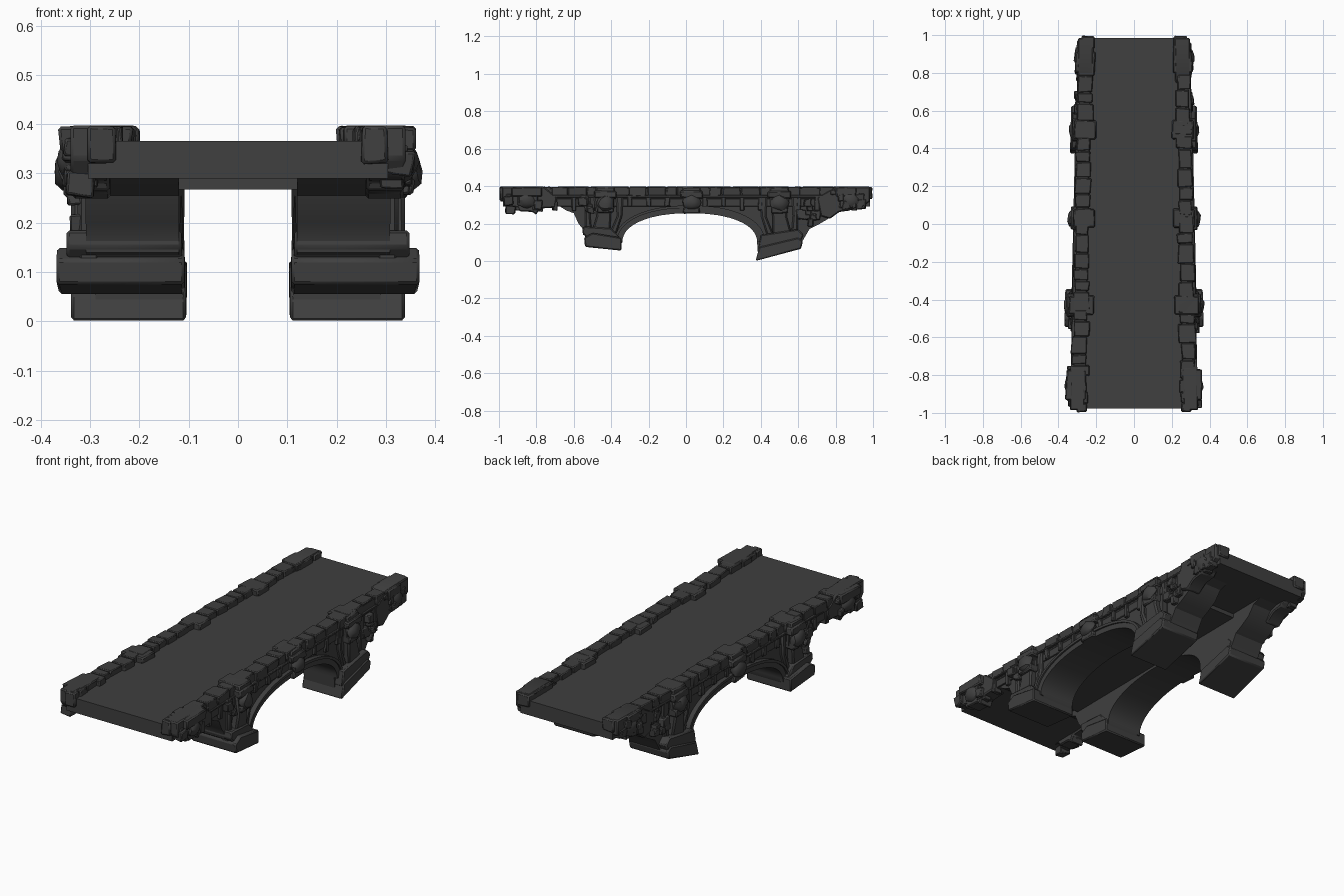
import bpy, bmesh, math, random
from mathutils import Vector

random.seed(4)
cube = bpy.data.objects.get("Cube")
if cube:
    bpy.data.objects.remove(cube)

stone = bpy.data.materials.new("dark_stone")
stone.use_nodes = True
COLOUR = (0.05, 0.05, 0.05, 1)
stone.diffuse_color = COLOUR
bsdf = stone.node_tree.nodes["Principled BSDF"]
bsdf.inputs["Base Color"].default_value = COLOUR
bsdf.inputs["Roughness"].default_value = 0.9


def finish(name, bm, bevel=0.0):
    # The bridge narrows slightly towards the back
    for v in bm.verts:
        v.co.x *= 1 - 0.07 * v.co.y
    bmesh.ops.recalc_face_normals(bm, faces=bm.faces)
    mesh = bpy.data.meshes.new(name)
    bm.to_mesh(mesh)
    bm.free()
    obj = bpy.data.objects.new(name, mesh)
    bpy.context.collection.objects.link(obj)
    mesh.materials.append(stone)
    if bevel:
        mod = obj.modifiers.new("worn_edges", "BEVEL")
        mod.width = bevel
        mod.segments = 1
    bpy.ops.object.select_all(action="DESELECT")
    obj.select_set(True)
    bpy.context.view_layer.objects.active = obj
    bpy.ops.object.shade_smooth_by_angle(angle=math.radians(32))
    return obj


def add_prism(bm, profile, x0, x1):
    # Extrude a y-z profile from x0 to x1
    a = [bm.verts.new((x0, y, z)) for y, z in profile]
    b = [bm.verts.new((x1, y, z)) for y, z in profile]
    bm.faces.new(a)
    bm.faces.new(b[::-1])
    n = len(profile)
    for i in range(n):
        j = (i + 1) % n
        bm.faces.new((a[i], b[i], b[j], a[j]))


def add_box(bm, x, y, z, jitter=0.0):
    made = bmesh.ops.create_cube(bm, size=1)["verts"]
    for v in made:
        p = [(lo + hi) / 2 + c * (hi - lo) for c, (lo, hi) in zip(v.co, (x, y, z))]
        v.co = Vector(p)
        for k in range(3):
            v.co[k] += random.uniform(-jitter, jitter)
        v.co.z = min(v.co.z, TOP)


def both(name, build, bevel=0.0):
    # Build the same part on each side
    for side, s in (("left", 1), ("right", -1)):
        bm = bmesh.new()
        build(bm)
        for v in bm.verts:
            v.co.x *= s
        finish(f"{name}_{side}", bm, bevel)


TOP = 0.397
DECK = 0.366


def arch(t, grow=0.0):
    # Point on the arch opening, t from -1 (front) to 1 (back)
    a = t * math.pi / 2
    c, s = abs(math.cos(a)) ** 0.91, abs(math.sin(a)) ** 0.91
    return (0.02 + math.copysign((0.36 + grow) * s, t), 0.10 + (0.155 + grow) * c)


STEPS = [i / 16 - 1 for i in range(33)]

# Road deck and the flat ceiling between the arch ribs
bm = bmesh.new()
add_box(bm, (-0.285, 0.285), (-0.978, 0.985), (0.29, DECK))
finish("road_deck", bm)
bm = bmesh.new()
add_box(bm, (-0.13, 0.13), (-0.58, 0.64), (0.268, 0.30))
finish("deck_ceiling", bm)

# Arch ribs with their stepped piers
FRONT_PIER = [(-0.36, 0.07), (-0.53, 0.09), (-0.53, 0.13), (-0.55, 0.14), (-0.555, 0.175),
              (-0.575, 0.20), (-0.60, 0.255), (-0.64, 0.27), (-0.68, 0.295), (-0.68, 0.34)]
BACK_PIER = [(0.85, 0.34), (0.85, 0.29), (0.80, 0.275), (0.76, 0.225), (0.70, 0.19),
             (0.66, 0.17), (0.625, 0.11), (0.61, 0.08), (0.385, 0.03)]
rib = [arch(t) for t in STEPS] + BACK_PIER[::-1] + FRONT_PIER[::-1]
both("arch_rib", lambda bm: add_prism(bm, rib, 0.115, 0.297))

# Raised trim round each arch opening
trim = [arch(t) for t in STEPS] + [arch(t, 0.035) for t in STEPS[::-1]]
both("arch_trim", lambda bm: add_prism(bm, trim, 0.28, 0.314))
line = [arch(t, 0.028) for t in STEPS] + [arch(t, 0.042) for t in STEPS[::-1]]
both("arch_outer_moulding", lambda bm: add_prism(bm, line, 0.28, 0.322))

# Tilted footings under the piers
front_foot = [(-0.345, 0.055), (-0.54, 0.075), (-0.545, 0.125), (-0.50, 0.15), (-0.345, 0.125)]
front_step = [(-0.35, 0.12), (-0.525, 0.12), (-0.555, 0.15), (-0.55, 0.185), (-0.40, 0.175)]
back_foot = [(0.372, 0.0), (0.615, 0.065), (0.625, 0.105), (0.60, 0.125), (0.392, 0.075)]
back_step = [(0.385, 0.06), (0.61, 0.10), (0.63, 0.14), (0.60, 0.17), (0.40, 0.14)]
both("front_footing", lambda bm: add_prism(bm, front_foot, 0.105, 0.355), 0.006)
both("front_footing_step", lambda bm: add_prism(bm, front_step, 0.11, 0.335), 0.006)
both("back_footing", lambda bm: add_prism(bm, back_foot, 0.108, 0.348), 0.006)
both("back_footing_step", lambda bm: add_prism(bm, back_step, 0.113, 0.342), 0.006)


# Low kerb made of worn stones along the deck edge
def kerb(bm):
    add_box(bm, (0.243, 0.305), (-0.965, 0.975), (0.33, 0.39))
    y = -0.95
    while y < 0.93:
        length = random.uniform(0.05, 0.11)
        add_box(bm, (random.uniform(0.222, 0.245), random.uniform(0.305, 0.318)),
                (y, y + length - 0.006), (0.345, TOP), 0.004)
        y += length


both("kerb_stones", kerb, 0.004)


# Cornice ledge and recessed wall with upright ribs
def wall(bm):
    add_box(bm, (0.27, 0.303), (-0.94, 0.95), (0.292, 0.35))
    add_box(bm, (0.28, 0.318), (-0.95, 0.95), (0.34, 0.352))
    for i in range(19):
        y = -0.9 + i * 0.1
        foot = 0.292 if abs(y) < 0.3 else 0.27
        add_box(bm, (0.27, 0.314), (y - 0.013, y + 0.013), (foot, 0.345), 0.003)


both("side_wall", wall, 0.003)


# Buttresses that run from the footings up to the kerb
def buttresses(bm):
    for y, foot, lean in ((-0.44, 0.12, -0.02), (0.50, 0.11, 0.02)):
        for dy, w, out in ((0, 0.055, 0.328), (-0.085, 0.02, 0.314), (0.085, 0.02, 0.314)):
            base = y + dy * 0.7 + lean
            add_prism(bm, [(base - w, foot), (base + w, foot), (y + dy + w * 0.7, 0.24),
                           (y + dy + w, 0.35), (y + dy - w, 0.35),
                           (y + dy - w * 0.7, 0.24)], 0.27, out)


both("buttress", buttresses, 0.008)


# Cap blocks over the buttresses and the crown of the arch
def caps(bm):
    for y, out in ((-0.43, 0.345), (0.03, 0.335), (0.50, 0.34)):
        add_box(bm, (0.208, out - 0.012), (y - 0.05, y + 0.05), (0.35, TOP), 0.004)
        add_box(bm, (0.27, out), (y - 0.06, y + 0.06), (0.335, 0.375), 0.004)
        add_box(bm, (0.27, out), (y - 0.045, y + 0.045), (0.255, 0.29), 0.004)


both("cap_blocks", caps, 0.006)


# Carved rounded bosses, left rough
def bosses(bm):
    for y, z, x in ((-0.43, 0.305, 0.334), (0.03, 0.315, 0.325), (0.50, 0.31, 0.328),
                    (-0.85, 0.325, 0.318), (0.88, 0.325, 0.312)):
        made = bmesh.ops.create_icosphere(bm, subdivisions=2, radius=1)["verts"]
        for v in made:
            k = random.uniform(0.85, 1.08)
            v.co = Vector((x + v.co.x * 0.03 * k, y + v.co.y * 0.05 * k, z + v.co.z * 0.046 * k))


both("carved_boss", bosses)

# Broken corner posts at the four ends
front_end = [(-0.985, TOP), (-0.985, 0.33), (-0.96, 0.295), (-0.90, 0.285), (-0.89, 0.265),
             (-0.82, 0.262), (-0.80, 0.245), (-0.785, 0.28), (-0.70, 0.285), (-0.69, 0.34), (-0.76, TOP)]
back_end = [(0.985, TOP), (0.985, 0.32), (0.95, 0.295), (0.90, 0.29), (0.88, 0.27), (0.82, 0.262),
            (0.77, 0.225), (0.72, 0.24), (0.70, 0.34), (0.80, TOP)]


def end_posts(bm):
    add_prism(bm, front_end, 0.245, 0.318)
    add_prism(bm, back_end, 0.23, 0.318)
    add_box(bm, (0.24, 0.34), (-0.93, -0.77), (0.345, TOP), 0.004)
    add_box(bm, (0.22, 0.33), (0.80, 0.91), (0.345, TOP), 0.004)
    add_box(bm, (0.235, 0.285), (-0.995, -0.95), (0.32, TOP), 0.004)
    add_box(bm, (0.225, 0.30), (0.93, 0.995), (0.33, TOP), 0.004)


both("end_post", end_posts, 0.006)


# Loose rubble clinging to the posts and upper piers
def rubble(bm):
    for y0, y1, z0, z1, n in ((-0.95, -0.76, 0.275, 0.37, 12), (0.78, 0.95, 0.285, 0.37, 12),
                              (-0.56, -0.50, 0.20, 0.33, 7), (0.60, 0.70, 0.20, 0.33, 8)):
        for _ in range(n):
            y, z, r = random.uniform(y0, y1), random.uniform(z0, z1), random.uniform(0.012, 0.025)
            add_box(bm, (0.275, random.uniform(0.318, 0.335)), (y - r, y + r), (z - r, z + r), 0.006)


both("rubble", rubble, 0.004)
